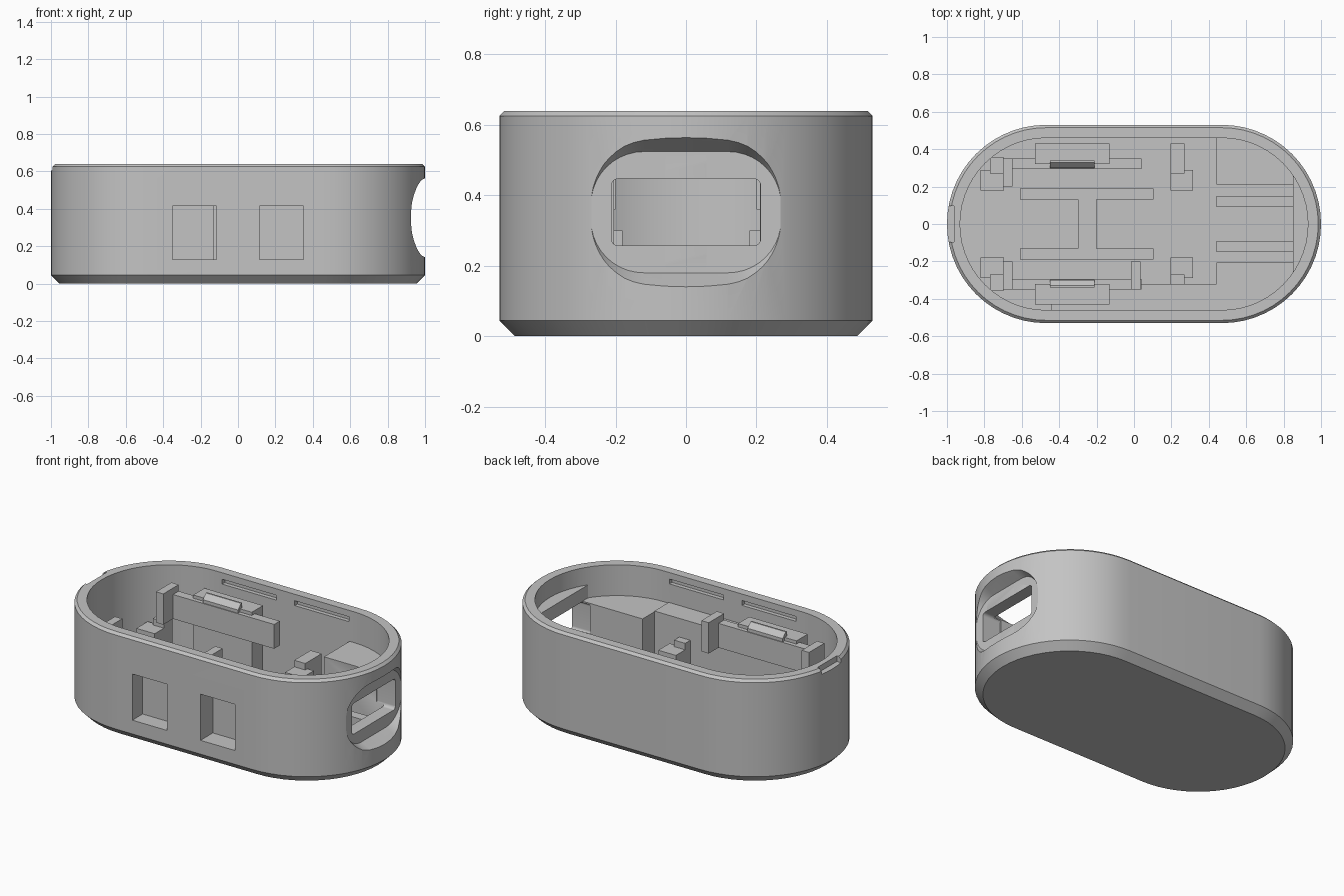
import bpy, bmesh, math

cube = bpy.data.objects.get("Cube")
if cube:
    bpy.data.objects.remove(cube, do_unlink=True)

grey = bpy.data.materials.new("plain_grey")
grey.use_nodes = True
grey.diffuse_color = (0.55, 0.55, 0.55, 1)
grey.node_tree.nodes["Principled BSDF"].inputs["Base Color"].default_value = (0.55, 0.55, 0.55, 1)

FLOOR = 0.07


def loft(name, rings):
    """Solid from matching point rings, capped at both ends."""
    bm = bmesh.new()
    loops = [[bm.verts.new(p) for p in ring] for ring in rings]
    for a, b in zip(loops, loops[1:]):
        for i in range(len(a)):
            j = (i + 1) % len(a)
            bm.faces.new((a[i], a[j], b[j], b[i]))
    bm.faces.new(loops[0][::-1])
    bm.faces.new(loops[-1])
    bmesh.ops.recalc_face_normals(bm, faces=bm.faces)
    mesh = bpy.data.meshes.new(name)
    bm.to_mesh(mesh)
    bm.free()
    mesh.materials.append(grey)
    ob = bpy.data.objects.new(name, mesh)
    bpy.context.collection.objects.link(ob)
    return ob


def box(name, x, y, z):
    def ring(h):
        return [(x[0], y[0], h), (x[1], y[0], h), (x[1], y[1], h), (x[0], y[1], h)]
    return loft(name, [ring(z[0]), ring(z[1])])


def stadium(z, inset, n=28):
    r = 0.53 - inset
    pts = []
    for side in (1, -1):
        for i in range(n + 1):
            a = math.pi * i / n - math.pi / 2
            pts.append((side * (0.47 + r * math.cos(a)), side * r * math.sin(a), z))
    return pts


def rounded(x, hy, hz, r, n=10):
    pts = []
    for k, (sy, sz) in enumerate(((1, 1), (-1, 1), (-1, -1), (1, -1))):
        for i in range(n + 1):
            a = math.pi / 2 * (k + i / n)
            pts.append((x, sy * (hy - r) + r * math.cos(a),
                        0.352 + sz * (hz - r) + r * math.sin(a)))
    return pts


def boolean(ob, cutter, op="DIFFERENCE"):
    mod = ob.modifiers.new("cut", "BOOLEAN")
    mod.operation, mod.object, mod.solver = op, cutter, "EXACT"
    bpy.context.view_layer.objects.active = ob
    bpy.ops.object.modifier_apply(modifier=mod.name)


# Hollow case with bevelled rim and base
case = loft("case_shell", [stadium(0, 0.045), stadium(0.045, 0), stadium(0.625, 0),
                           stadium(0.64, 0.015), stadium(0.64, 0.07), stadium(FLOOR, 0.07)])

# Inner thickening behind the front pockets
pocket_block = box("pocket_block", (-0.44, 0.44), (-0.49, -0.32), (0.05, 0.455))

# Fitted end block with a central bay, and the taller port wall
end_block = loft("end_block", [stadium(0.05, 0.04), stadium(0.45, 0.04)])
port_wall = loft("port_wall", [stadium(0.05, 0.04), stadium(0.53, 0.04)])
cutters = [box("block_limit", (0.44, 1.1), (-1, 1), (-1, 1)),
           box("wall_limit", (0.85, 1.1), (-1, 1), (-1, 1)),
           box("bay_cutter", (0.3, 0.851), (-0.205, 0.21), (0, 1))]
boolean(end_block, cutters[0], "INTERSECT")
boolean(port_wall, cutters[1], "INTERSECT")
boolean(end_block, cutters[2])

# Port recess flaring outward, and the port opening
flare = loft("recess_cutter", [rounded(0.926, 0.27, 0.172, 0.15),
                               rounded(1.06, 0.342, 0.244, 0.22)])
port = loft("port_cutter", [rounded(0.8, 0.212, 0.095, 0.02), rounded(1.1, 0.212, 0.095, 0.02)])
cutters += [flare, port]
for part in (case, end_block, port_wall):
    boolean(part, flare)
    boolean(part, port)

# Front pockets
for x in (-0.35, 0.115):
    cut = box("pocket_cutter", (x, x + 0.235), (-0.6, -0.41), (0.13, 0.415))
    boolean(case, cut)
    boolean(pocket_block, cut)
    cutters.append(cut)

# Lid grooves along both inner walls, and the pry notch in the rim
for x in (-0.43, 0.065):
    for s in (-1, 1):
        y = sorted((s * 0.4, s * 0.485))
        cut = box("groove_cutter", (x, x + 0.37), y, (0.57, 0.6))
        boolean(case, cut)
        cutters.append(cut)
notch = box("notch_cutter", (-1.1, -0.963), (-0.095, 0.095), (0.605, 0.7))
boolean(case, notch)
cutters.append(notch)

for cut in cutters:
    bpy.data.objects.remove(cut, do_unlink=True)

# Mirrored inner fittings
for s, side in ((1, "back"), (-1, "front")):
    def fitting(name, x, y, z):
        return box(side + "_" + name, x, sorted((s * y[0], s * y[1])), z)

    base = FLOOR - 0.02
    fitting("bay_rail", (0.44, 0.86), (0.09, 0.15), (base, 0.2))
    fitting("floor_rail", (-0.61, 0.105), (0.13, 0.19), (base, 0.15))
    # Spring latch: upright, cross bar and sloped lip
    fitting("latch_upright", (-0.53, -0.13), (0.32, 0.43), (base, 0.53))
    fitting("latch_bar", (-0.65, 0.04), (0.295, 0.35), (0.36, 0.51))
    section = ((0.3, 0.5), (0.34, 0.5), (0.34, 0.56), (0.33, 0.56), (0.3, 0.53))
    loft(side + "_latch_lip", [[(x, s * y, z) for y, z in section] for x in (-0.45, -0.21)])
    fitting("left_post", (-0.7, -0.65), (0.2, 0.35), (0.36, 0.55))
    # Board clips near both ends
    fitting("end_clip", (-0.77, -0.695), (0.27, 0.355), (base, 0.34))
    fitting("end_clip_seat", (-0.82, -0.695), (0.18, 0.29), (base, 0.3))
    fitting("middle_clip", (0.195, 0.27), (0.27, 0.43 if s > 0 else 0.35), (base, 0.34))
    fitting("middle_clip_seat", (0.195, 0.315), (0.18, 0.29), (base, 0.3))

box("front_middle_post", (-0.015, 0.035), (-0.35, -0.2), (0.36, 0.55))
box("floor_cross_rail", (-0.3, -0.2), (-0.14, 0.14), (0.05, 0.15))

# Smooth the curved parts while keeping edges crisp
bpy.ops.object.select_all(action="DESELECT")
for part in (case, end_block, port_wall):
    part.select_set(True)
bpy.context.view_layer.objects.active = case
bpy.ops.object.shade_smooth_by_angle(angle=math.radians(25))
